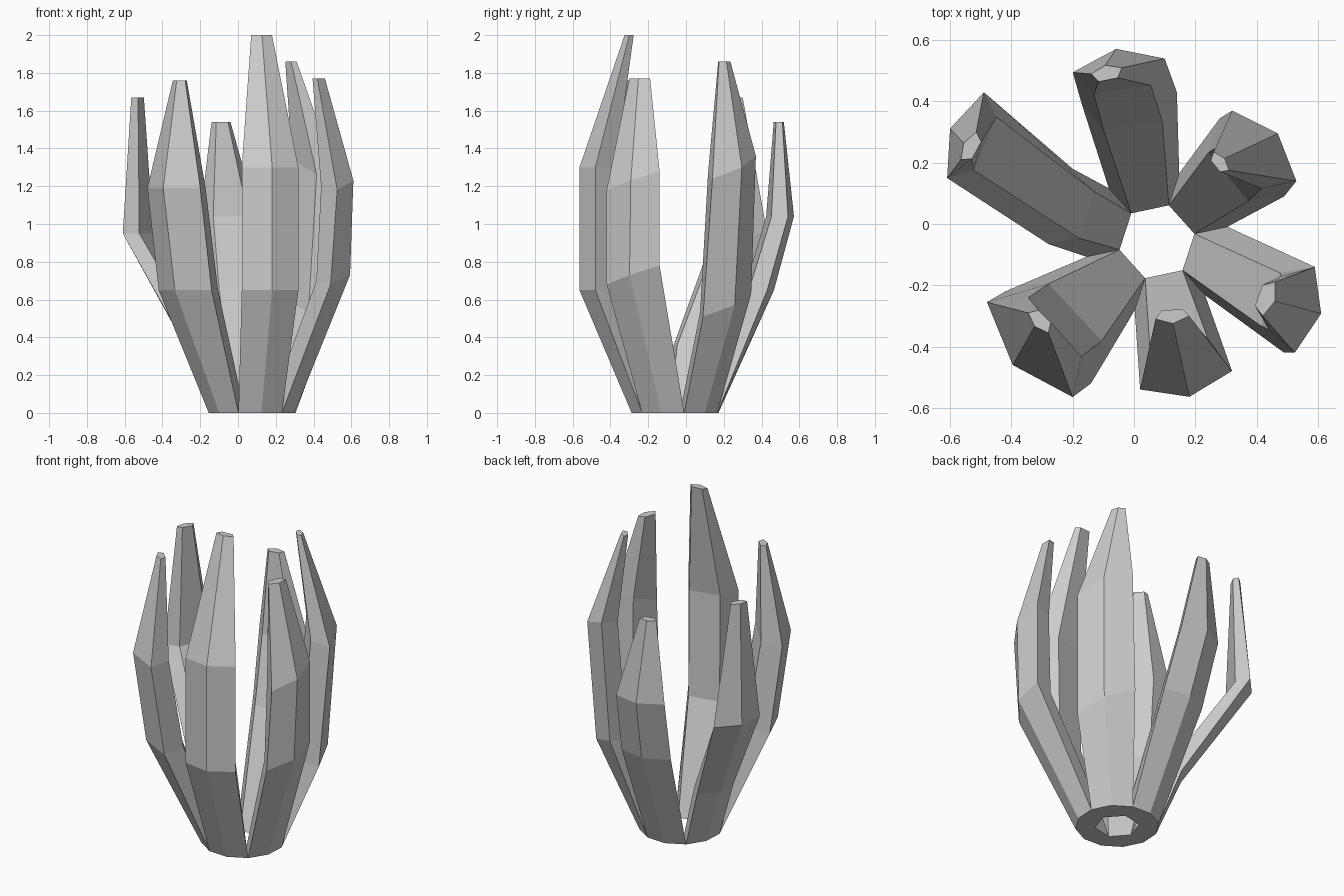
import bpy, math
from mathutils import Vector

if "Cube" in bpy.data.objects:
    bpy.data.objects.remove(bpy.data.objects["Cube"])

CENTRE = Vector((0.075, -0.058, 0))


def base_point(radius, angle):
    a = math.radians(angle)
    return CENTRE + Vector((math.cos(a), math.sin(a), 0)) * radius


def base_ring(start):
    # outer corner, outer ridge, outer corner, two inner corners
    return [base_point(0.235, start), base_point(0.235, start + 30),
            base_point(0.235, start + 60),
            base_point(0.125, start + 60), base_point(0.125, start)]


def ring(lx, ly, rx, ry, z, depth, tilt=0.0):
    # pentagon section from its two outer corners
    left, right = Vector((lx, ly, z - tilt / 2)), Vector((rx, ry, z + tilt / 2))
    chord = right - left
    out = Vector((chord.y, -chord.x, 0)).normalized()
    mid = (left + right) / 2
    ridge = mid + out * chord.length * 0.18
    inner = mid - out * depth
    return [left, ridge, right, inner + chord * 0.31, inner - chord * 0.31]


def leaf(name, start, tilt, sections):
    rings = [base_ring(start)]
    for i, s in enumerate(sections):
        rings.append(ring(*s, tilt=tilt if i < 2 else 0))
    verts = [v for r in rings for v in r]
    n = 5
    faces = [tuple(reversed(range(n)))]
    for k in range(len(rings) - 1):
        for i in range(n):
            j = (i + 1) % n
            faces.append((k * n + i, k * n + j, (k + 1) * n + j, (k + 1) * n + i))
    top = (len(rings) - 1) * n
    faces.append(tuple(range(top, top + n)))
    mesh = bpy.data.meshes.new(name)
    mesh.from_pydata(verts, [], faces)
    mesh.update()
    obj = bpy.data.objects.new(name, mesh)
    bpy.context.collection.objects.link(obj)


# each section: left corner x y, right corner x y, height, depth
leaf("front_leaf", 252, 0, [(0.02, -0.54, 0.32, -0.48, 0.65, 0.13),
                            (0.02, -0.54, 0.32, -0.48, 1.30, 0.12),
                            (0.07, -0.31, 0.18, -0.30, 2.00, 0.025)])
leaf("front_left_leaf", 192, 0, [(-0.42, -0.22, -0.14, -0.52, 0.65, 0.12),
                                 (-0.48, -0.255, -0.20, -0.565, 1.19, 0.11),
                                 (-0.345, -0.29, -0.28, -0.355, 1.76, 0.03)])
leaf("left_leaf", 132, 0, [(-0.20, 0.18, -0.28, -0.065, 0.36, 0.09),
                           (-0.49, 0.43, -0.61, 0.15, 0.95, 0.07),
                           (-0.515, 0.30, -0.565, 0.21, 1.67, 0.03)])
leaf("back_leaf", 72, 0, [(0.14, 0.43, -0.17, 0.39, 0.65, 0.09),
                          (0.10, 0.54, -0.20, 0.495, 1.04, 0.08),
                          (-0.04, 0.51, -0.14, 0.49, 1.54, 0.03)])
leaf("back_right_leaf", 12, 0.12, [(0.49, 0.09, 0.28, 0.345, 0.57, 0.10),
                                   (0.53, 0.14, 0.32, 0.37, 1.30, 0.10),
                                   (0.31, 0.175, 0.26, 0.235, 1.86, 0.025)])
leaf("right_leaf", 312, 0.10, [(0.49, -0.42, 0.59, -0.14, 0.73, 0.10),
                               (0.525, -0.42, 0.59, -0.14, 1.23, 0.10),
                               (0.42, -0.30, 0.46, -0.19, 1.77, 0.035)])
